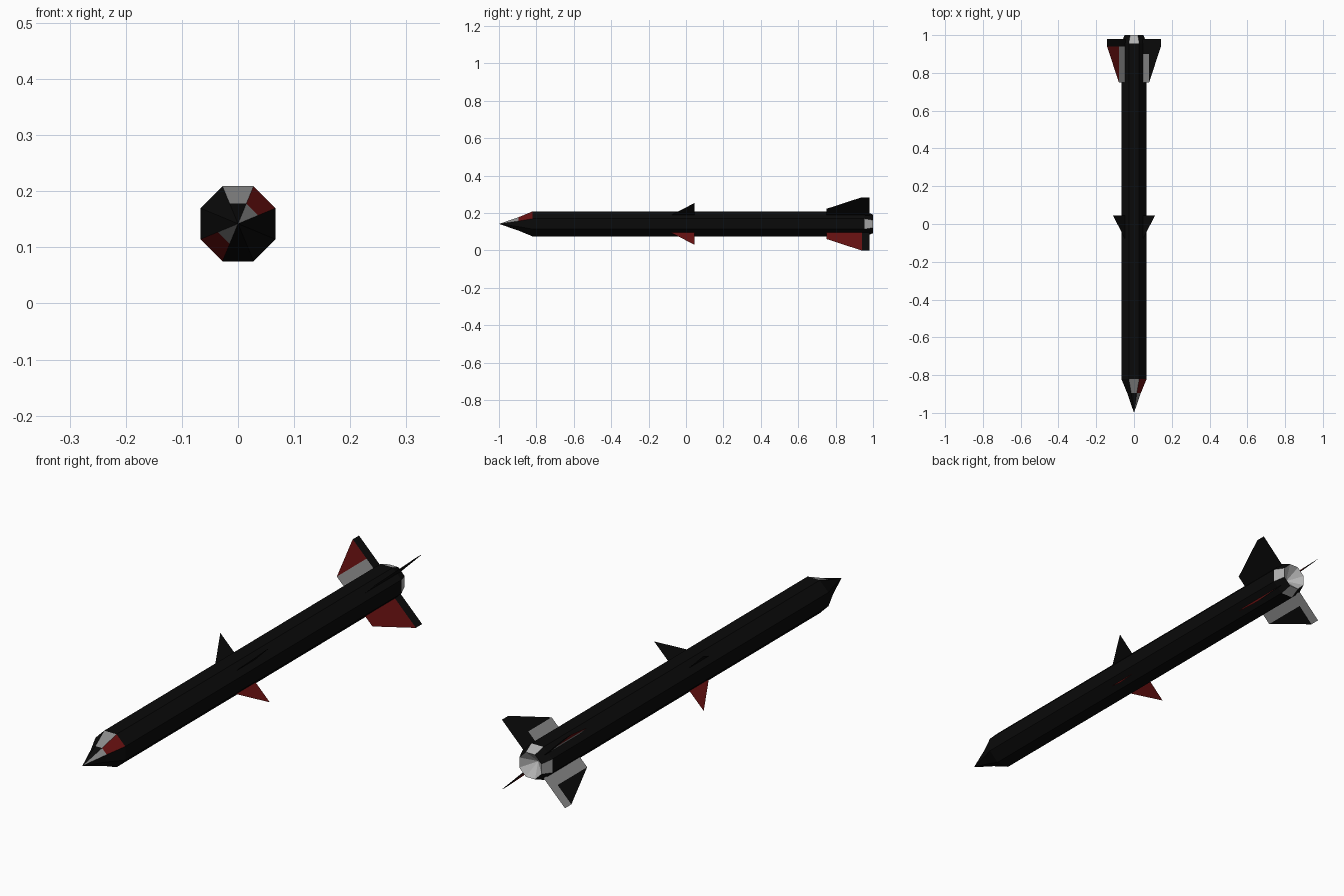
import bpy, bmesh, math
from mathutils import Vector

if "Cube" in bpy.data.objects:
    bpy.data.objects.remove(bpy.data.objects["Cube"])

CZ = 0.142  # height of the body axis


def mat(name, rgb):
    m = bpy.data.materials.new(name)
    m.diffuse_color = (*rgb, 1)
    m.use_nodes = True
    m.node_tree.nodes["Principled BSDF"].inputs["Base Color"].default_value = m.diffuse_color
    return m


MATS = [mat("black", (0.003, 0.003, 0.003)), mat("dark_red", (0.13, 0.005, 0.005)),
        mat("mid_grey", (0.26, 0.26, 0.26)), mat("light_grey", (0.45, 0.45, 0.45))]
BLACK, RED, GREY, LIGHT = range(4)


def finish(bm, name):
    me = bpy.data.meshes.new(name)
    bm.to_mesh(me)
    bm.free()
    for m in MATS:
        me.materials.append(m)
    ob = bpy.data.objects.new(name, me)
    bpy.context.collection.objects.link(ob)
    return ob


def octagon_lathe(name, profile, colour):
    """Eight-sided body along y; profile = (y, flat radius); colour(band, facet)."""
    bm = bmesh.new()
    rings = []
    for y, r in profile:
        R = r / math.cos(math.pi / 8)
        n = 8 if r else 1
        rings.append([bm.verts.new((R * math.cos((k - 0.5) * math.pi / 4), y,
                                    CZ + R * math.sin((k - 0.5) * math.pi / 4))) for k in range(n)])
    for b, (lo, hi) in enumerate(zip(rings, rings[1:])):
        for k in range(8):
            loop = []
            for v in (lo[k % len(lo)], hi[k % len(hi)],
                      hi[(k + 1) % len(hi)], lo[(k + 1) % len(lo)]):
                if v not in loop:
                    loop.append(v)
            bm.faces.new(loop).material_index = colour(b, k)
    bmesh.ops.recalc_face_normals(bm, faces=bm.faces)
    return finish(bm, name)


# Body: nose tip, nose base, tube, boat tail, hollow nozzle (facet 0 is +x, 2 is up)
def body_colour(band, facet):
    if band == 0:
        return GREY if facet in (1, 5) else BLACK
    if band == 1:
        return {1: RED, 5: RED, 2: GREY}.get(facet, BLACK)
    if band == 3:
        return LIGHT if facet % 2 == 0 else BLACK
    return LIGHT if band == 4 else BLACK


octagon_lathe("missile_body", [(-1, 0), (-0.895, 0.036), (-0.82, 0.067), (0.955, 0.067),
                               (1, 0.05), (0.95, 0)], body_colour)

# Fin panels as (y, outward offset)
TAIL = [[(0.75, 0.045), (0.9, 0.045), (0.9, 0.08), (0.75, 0.08)],       # front root
        [(0.9, 0.045), (0.94, 0.045), (0.94, 0.08), (0.9, 0.08)],       # rear root
        [(0.75, 0.08), (0.94, 0.08), (0.94, 0.142)],                    # blade
        [(0.94, 0.045), (0.98, 0.045), (0.98, 0.142), (0.94, 0.142)]]   # trailing strip
MID = [[(-0.083, 0.045), (0.045, 0.045), (0.045, 0.111)]]


def fin(name, sx, sz, panels, upper, lower):
    bm = bmesh.new()
    up = Vector((-sx * sz, 0, 1)).normalized()
    for side, colours in ((1, upper), (-1, lower)):
        for pts, c in zip(panels, colours):
            f = bm.faces.new([bm.verts.new(Vector((sx * s, y, CZ + sz * s)) + up * side * 0.0005)
                              for y, s in pts])
            f.normal_update()
            if f.normal.dot(up) * side < 0:
                f.normal_flip()
            f.material_index = c
    return finish(bm, name)


B, R, G = BLACK, RED, GREY
FINS = [("upper_right", 1, 1, B, (G, B, B, B), (B, B, B, B)),
        ("upper_left", -1, 1, B, (G, G, R, B), (G, G, R, B)),
        ("lower_right", 1, -1, R, (R, R, R, B), (R, R, R, B)),
        ("lower_left", -1, -1, R, (G, G, B, G), (G, G, B, G))]
for name, sx, sz, mid, up_cols, low_cols in FINS:
    fin("tail_fin_" + name, sx, sz, TAIL, up_cols, low_cols)
    fin("middle_fin_" + name, sx, sz, MID, [mid], [mid])
